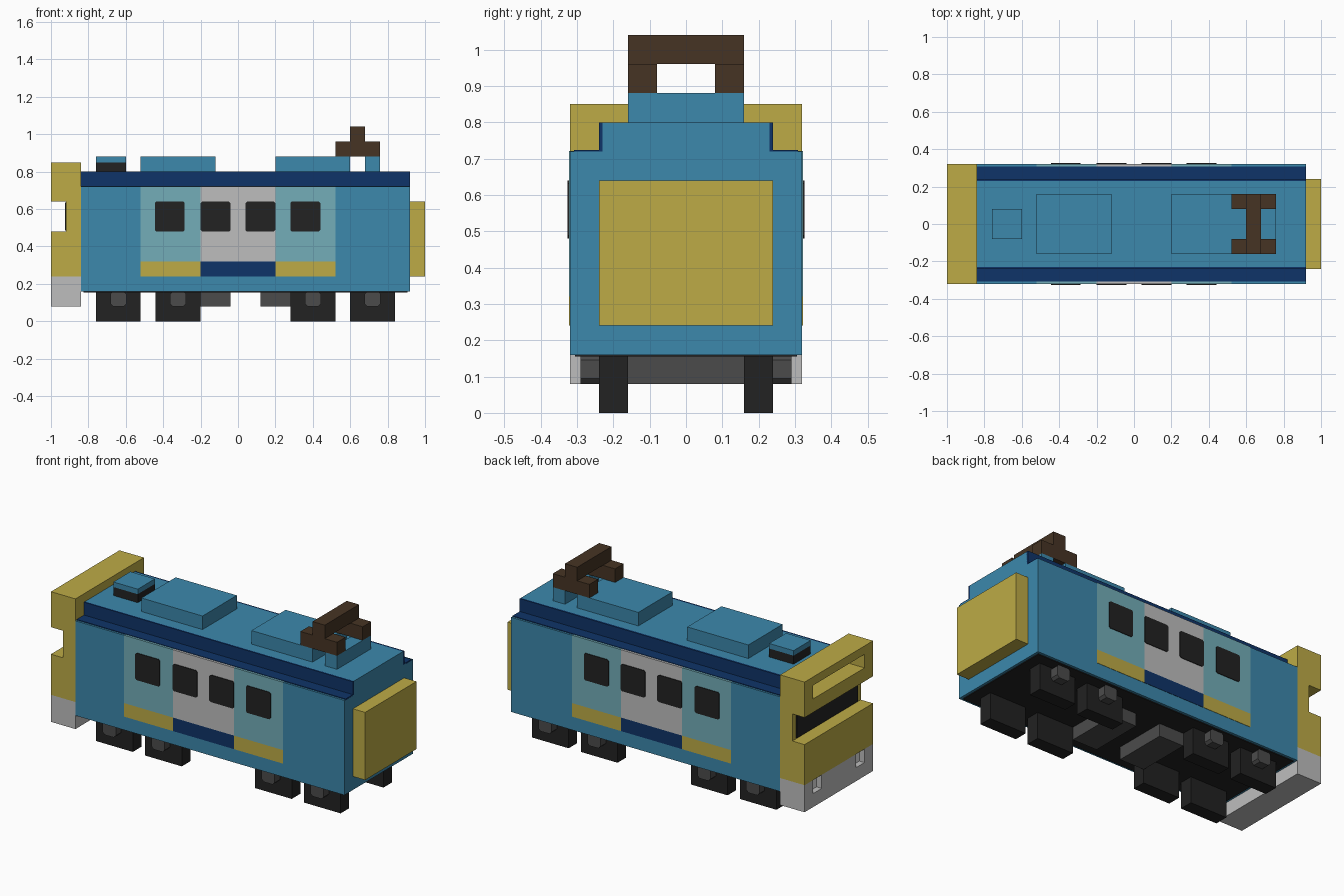
import bpy, bmesh

cube = bpy.data.objects.get("Cube")
if cube:
    bpy.data.objects.remove(cube, do_unlink=True)


def material(name, rgb):
    lin = [((c / 255 + 0.055) / 1.055) ** 2.4 for c in rgb] + [1.0]
    m = bpy.data.materials.new(name)
    m.use_nodes = True
    m.diffuse_color = lin
    m.node_tree.nodes["Principled BSDF"].inputs["Base Color"].default_value = lin
    return m


BLUE = material("body blue", (60, 136, 172))
NAVY = material("navy", (15, 52, 104))
TEAL = material("pale teal", (115, 173, 184))
YELLOW = material("mustard yellow", (189, 171, 70))
GREY = material("light grey", (190, 190, 190))
WHITE = material("lamp white", (225, 225, 225))
BLACK = material("black", (34, 34, 34))
DARK = material("dark grey", (75, 75, 75))
BROWN = material("brown", (70, 52, 36))


def finish(name, bm, mat):
    bmesh.ops.recalc_face_normals(bm, faces=bm.faces)
    me = bpy.data.meshes.new(name)
    bm.to_mesh(me)
    bm.free()
    me.materials.append(mat)
    ob = bpy.data.objects.new(name, me)
    bpy.context.collection.objects.link(ob)
    return ob


def boxes(name, mat, *spans):
    """One object from boxes given as (x0, x1, y0, y1, z0, z1)."""
    bm = bmesh.new()
    for x0, x1, y0, y1, z0, z1 in spans:
        for v in bmesh.ops.create_cube(bm, size=1)["verts"]:
            v.co = (x1 if v.co.x > 0 else x0,
                    y1 if v.co.y > 0 else y0,
                    z1 if v.co.z > 0 else z0)
    return finish(name, bm, mat)


def both_sides(name, mat, x0, x1, y0, y1, z0, z1):
    """The same box on the left and the right side."""
    return boxes(name, mat, (x0, x1, y0, y1, z0, z1), (x0, x1, -y1, -y0, z0, z1))


def extrude_y(name, mat, profile, y0, y1):
    """Extrude an x-z outline along y."""
    bm = bmesh.new()
    face = bm.faces.new([bm.verts.new((x, y0, z)) for x, z in profile])
    new = bmesh.ops.extrude_face_region(bm, geom=[face])["geom"]
    bmesh.ops.translate(bm, vec=(0, y1 - y0, 0),
                        verts=[g for g in new if isinstance(g, bmesh.types.BMVert)])
    return finish(name, bm, mat)


def chamfered(x, z0, z1, half, c):
    """Outline of a rectangle with clipped corners."""
    return [(x - half + c, z0), (x + half - c, z0), (x + half, z0 + c), (x + half, z1 - c),
            (x + half - c, z1), (x - half + c, z1), (x - half, z1 - c), (x - half, z0 + c)]


# Car body, underside and roof
boxes("body", BLUE, (-0.84, 0.92, -0.32, 0.32, 0.16, 0.72))
boxes("underside", BLACK, (-0.825, 0.905, -0.305, 0.305, 0.155, 0.165))
boxes("roof", BLUE, (-0.84, 0.92, -0.23, 0.23, 0.72, 0.80))
both_sides("roof_side", NAVY, -0.84, 0.92, 0.228, 0.24, 0.72, 0.80)
both_sides("roof_ledge", NAVY, -0.84, 0.92, 0.24, 0.308, 0.715, 0.724)

# Side panels with coloured skirts
for label, x0, x1, upper, skirt in (("rear_panel", -0.52, -0.20, TEAL, YELLOW),
                                    ("door", -0.20, 0.20, GREY, NAVY),
                                    ("fore_panel", 0.20, 0.52, TEAL, YELLOW)):
    both_sides(label, upper, x0, x1, 0.308, 0.322, 0.32, 0.7215)
    both_sides(label + "_skirt", skirt, x0, x1, 0.308, 0.322, 0.24, 0.32)

# Windows
for i, x in enumerate((-0.365, -0.12, 0.12, 0.36)):
    for side, y0, y1 in (("right", -0.326, -0.318), ("left", 0.318, 0.326)):
        extrude_y(f"window_{side}_{i + 1}", BLACK,
                  chamfered(x, 0.48, 0.64, 0.08, 0.008), y0, y1)

# Gangway block on the +x end
boxes("gangway", YELLOW, (0.92, 1.0, -0.24, 0.24, 0.24, 0.64))

# Cab frame on the -x end, with a window notch and a slot under the lintel
extrude_y("cab_frame", YELLOW,
          [(-0.84, 0.24), (-0.84, 0.72), (-1, 0.72), (-1, 0.64),
           (-0.92, 0.64), (-0.92, 0.48), (-1, 0.48), (-1, 0.24)], -0.32, 0.32)
both_sides("cab_post", YELLOW, -1, -0.84, 0.24, 0.32, 0.72, 0.80)
boxes("cab_lintel", YELLOW, (-1, -0.84, -0.32, 0.32, 0.80, 0.85))
boxes("cab_window", BLACK, (-0.926, -0.918, -0.285, 0.285, 0.485, 0.635))

# Bumper with two recessed lamps
boxes("bumper", GREY,
      (-1, -0.84, -0.32, 0.32, 0.08, 0.16),
      (-0.96, -0.84, -0.32, 0.32, 0.16, 0.24),
      (-1, -0.96, -0.32, -0.24, 0.16, 0.24),
      (-1, -0.96, -0.16, 0.16, 0.16, 0.24),
      (-1, -0.96, 0.24, 0.32, 0.16, 0.24))
both_sides("lamp", WHITE, -0.966, -0.958, 0.16, 0.24, 0.16, 0.24)

# Wheels and axle boxes
for i, x in enumerate((-0.64, -0.32, 0.40, 0.72)):
    both_sides(f"wheel_{i + 1}", BLACK, x - 0.12, x + 0.12, 0.16, 0.24, 0, 0.16)
    for side, y0, y1 in (("right", -0.29, -0.24), ("left", 0.24, 0.29)):
        extrude_y(f"axle_box_{side}_{i + 1}", DARK,
                  chamfered(x, 0.08, 0.16, 0.043, 0.014), y0, y1)

# Equipment boxes under the floor
boxes("equipment", DARK,
      (-0.20, -0.04, -0.16, 0.16, 0.08, 0.16),
      (0.12, 0.28, -0.16, 0.16, 0.08, 0.16))

# Roof units
boxes("roof_units", BLUE,
      (-0.52, -0.12, -0.16, 0.16, 0.80, 0.88),
      (0.20, 0.60, -0.16, 0.16, 0.80, 0.88))
boxes("vent_base", BLACK, (-0.76, -0.60, -0.08, 0.08, 0.80, 0.85))
boxes("vent_cap", BLUE, (-0.76, -0.60, -0.08, 0.08, 0.85, 0.88))

# Current collector
boxes("collector_mount", BLUE, (0.68, 0.76, -0.16, 0.16, 0.80, 0.88))
both_sides("collector_arm", BROWN, 0.52, 0.76, 0.08, 0.16, 0.88, 0.96)
boxes("collector_bar", BROWN, (0.60, 0.68, -0.16, 0.16, 0.96, 1.04))
